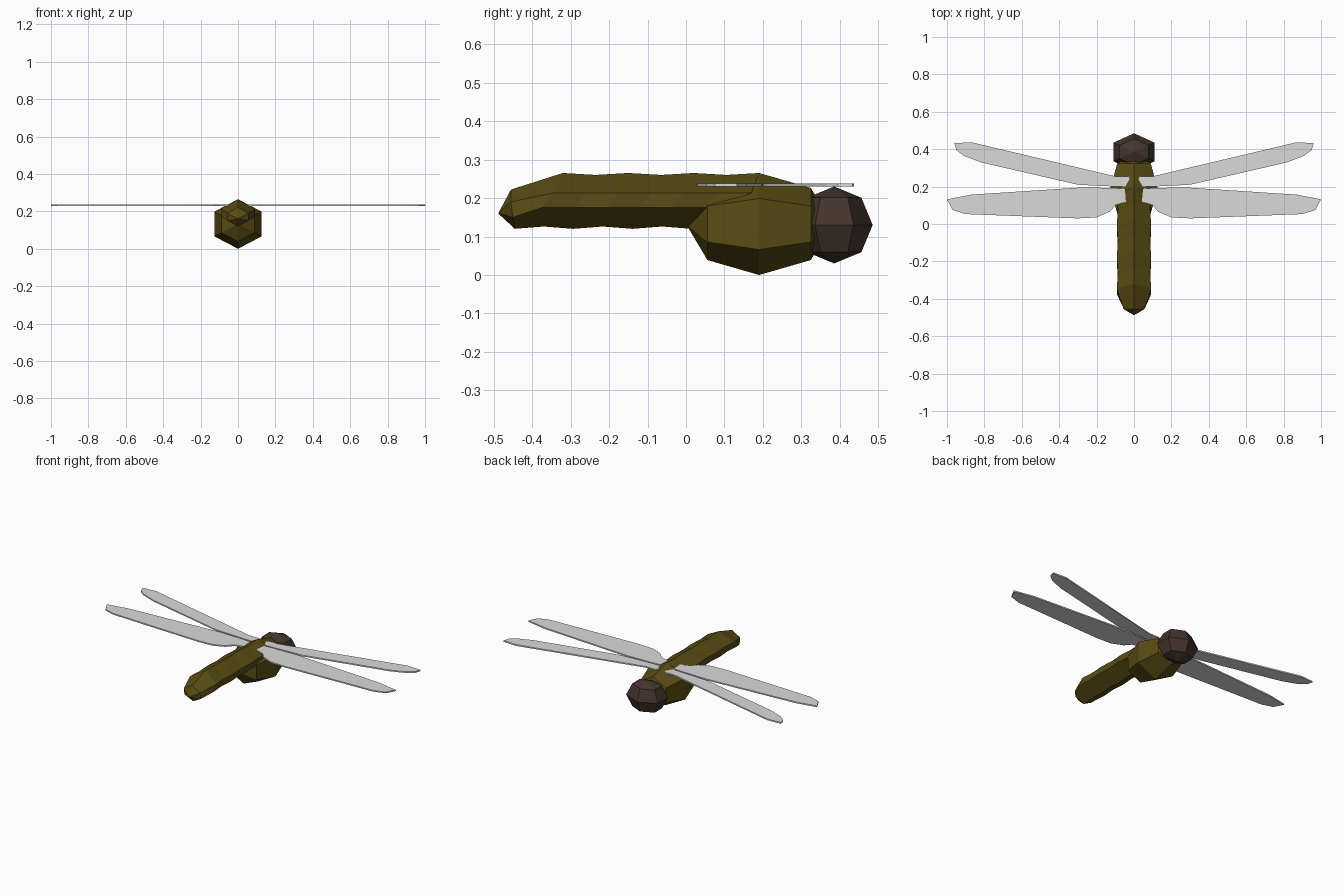
import bpy, bmesh, math

cube = bpy.data.objects.get("Cube")
if cube:
    bpy.data.objects.remove(cube)


def material(name, rgb):
    m = bpy.data.materials.new(name)
    m.use_nodes = True
    m.diffuse_color = (*rgb, 1)
    m.node_tree.nodes["Principled BSDF"].inputs["Base Color"].default_value = (*rgb, 1)
    return m


OLIVE = material("olive body", (0.10, 0.072, 0.007))
BROWN = material("dark brown head", (0.058, 0.035, 0.026))
GREY = material("pale grey wing", (0.7, 0.7, 0.7))


def finish(name, bm, mat):
    bmesh.ops.recalc_face_normals(bm, faces=bm.faces)
    me = bpy.data.meshes.new(name)
    bm.to_mesh(me)
    bm.free()
    me.materials.append(mat)
    ob = bpy.data.objects.new(name, me)
    bpy.context.collection.objects.link(ob)
    return ob


def loft(name, start, rings, end, mat):
    """Skin a list of equal rings and close both ends to a point."""
    bm = bmesh.new()
    rows = [[bm.verts.new(p) for p in ring] for ring in rings]
    n = len(rows[0])
    a, b = bm.verts.new(start), bm.verts.new(end)
    for i in range(n):
        j = (i + 1) % n
        bm.faces.new((a, rows[0][i], rows[0][j]))
        bm.faces.new((b, rows[-1][j], rows[-1][i]))
        for r, s in zip(rows, rows[1:]):
            bm.faces.new((r[i], r[j], s[j], s[i]))
    return finish(name, bm, mat)


def hex_ball(name, centre, radii, along_y, mat):
    """Six-sided, four-band ball with its poles along y or z."""
    def place(u, v, w):
        p = (u, w, v) if along_y else (u, v, w)
        return tuple(c + r * k for c, r, k in zip(centre, radii, p))
    rings = []
    for k in (-1, 0, 1):
        t = k * math.pi / 4
        rings.append([place(math.cos(t) * math.sin(i * math.pi / 3),
                            math.cos(t) * math.cos(i * math.pi / 3),
                            math.sin(t)) for i in range(6)])
    return loft(name, place(0, 0, -1), rings, place(0, 0, 1), mat)


# Head and thorax
hex_ball("head", (0, 0.385, 0.13), (0.127, 0.1, 0.1), False, BROWN)
hex_ball("thorax", (0, 0.19, 0.1325), (0.146, 0.19, 0.1325), True, OLIVE)


# Segmented abdomen: leaning six-sided rings
def abdomen_ring(top, upper, lower, bottom, x):
    return [(0, *top), (x, *upper), (x, *lower), (0, *bottom), (-x, *lower), (-x, *upper)]


rings = [abdomen_ring((-0.455, 0.222), (-0.455, 0.19), (-0.45, 0.15), (-0.445, 0.12), 0.056)]
for k in range(7):
    odd = k % 2
    rings.append(abdomen_ring((-0.32 + 0.085 * k, 0.26 if odd else 0.265),
                              (-0.345 + 0.085 * k, 0.213),
                              (-0.375 + 0.085 * k, 0.175),
                              (-0.37 + 0.077 * k, 0.12 if odd else 0.126),
                              0.086 if odd else 0.092))
loft("abdomen", (0, -0.488, 0.16), rings, (0, 0.29, 0.2), OLIVE)

# Wings: flat outlines given thickness, mirrored left and right
FRONT = [(0.01, 0.2), (0.03, 0.255), (0.1, 0.255), (0.87, 0.437), (0.96, 0.432), (0.95, 0.395),
         (0.91, 0.365), (0.82, 0.33), (0.3, 0.21), (0.1, 0.2)]
REAR = [(0.01, 0.185), (0.1, 0.192), (0.27, 0.196), (0.87, 0.157), (1.0, 0.132), (0.97, 0.075),
        (0.9, 0.053), (0.3, 0.03), (0.2, 0.035), (0.13, 0.065), (0.1, 0.1), (0.04, 0.12)]
for part, outline in (("front_wing", FRONT), ("rear_wing", REAR)):
    for side, s in (("left", 1), ("right", -1)):
        bm = bmesh.new()
        face = bm.faces.new([bm.verts.new((s * x, y, 0.23)) for x, y in outline])
        ext = bmesh.ops.extrude_face_region(bm, geom=[face])["geom"]
        bmesh.ops.translate(bm, vec=(0, 0, 0.008),
                            verts=[v for v in ext if isinstance(v, bmesh.types.BMVert)])
        finish(f"{side}_{part}", bm, GREY)
